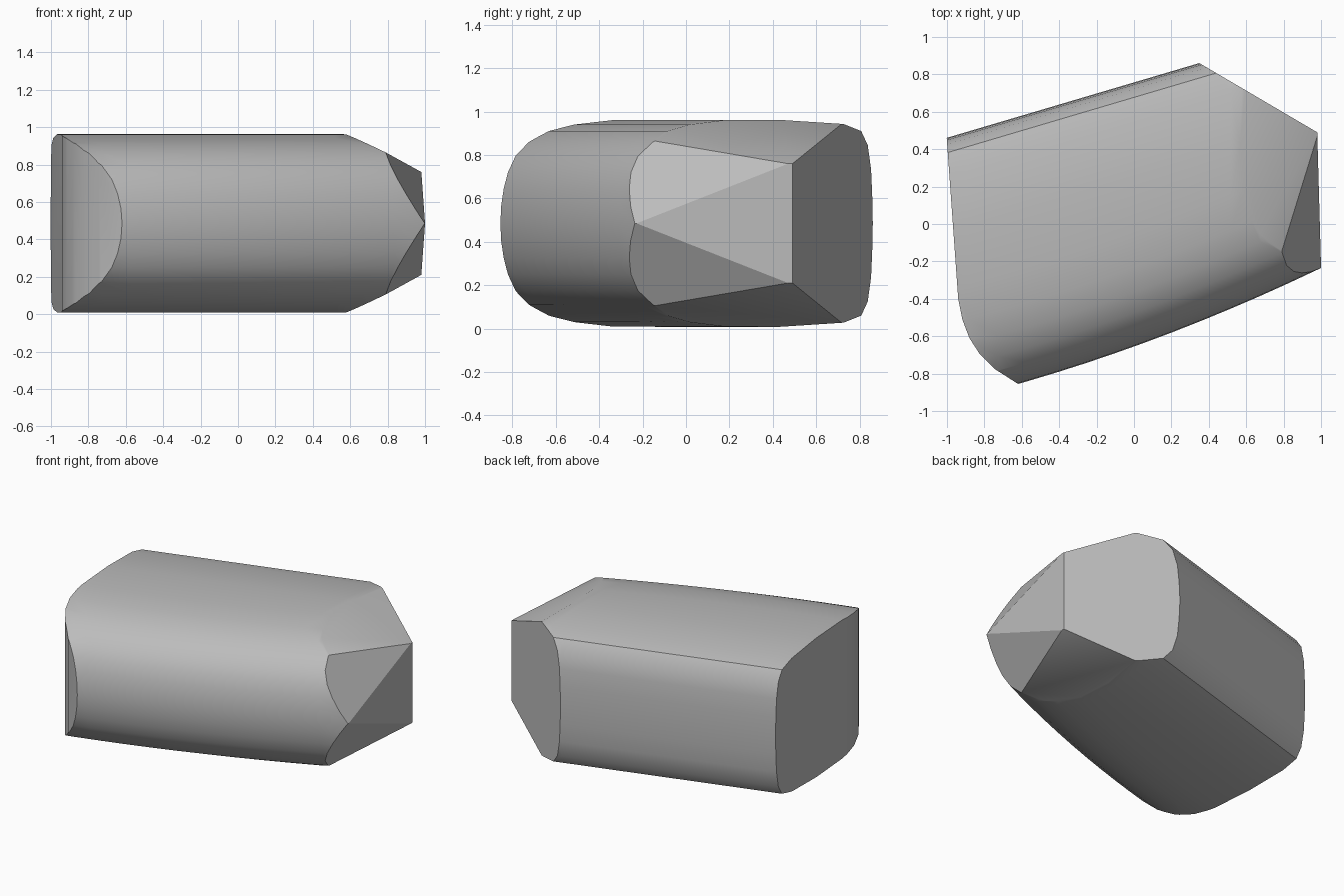
import bpy, bmesh, math
from mathutils import Vector

cube = bpy.data.objects.get("Cube")
if cube:
    bpy.data.objects.remove(cube, do_unlink=True)

MID = 0.485  # height of the horizontal symmetry plane

# Half cross-section: distance in from the front or back edge, height off the middle
FRONT = [(0, 0), (.005, .08), (.022, .16), (.05, .235), (.1, .31), (.18, .375),
         (.29, .425), (.42, .455), (.6, .475)]
BACK = [(.5, .477), (.2, .457), (.08, .425), (.035, .36), (.012, .25), (.004, .13), (0, 0)]


def front_edge(x):
    return -.655 + .36 * x + .06 * x * x


def back_edge(x):
    return .757 + .296 * x


def section(x):
    """Closed loop of points around the body at one x."""
    top = [(front_edge(x) + d, h) for d, h in FRONT]
    top += [(back_edge(x) - d, h) for d, h in BACK]
    bottom = [(y, -h) for y, h in reversed(top[1:-1])]
    return [Vector((x, y, MID + h)) for y, h in top + bottom]


def cut(bm, point, normal):
    """Slice away everything on the normal side and close the hole."""
    geom = bm.verts[:] + bm.edges[:] + bm.faces[:]
    res = bmesh.ops.bisect_plane(bm, geom=geom, dist=1e-5, plane_co=point,
                                 plane_no=normal, clear_outer=True)
    edges = [e for e in res["geom_cut"]
             if isinstance(e, bmesh.types.BMEdge) and e.is_boundary]
    if edges:
        bmesh.ops.holes_fill(bm, edges=edges, sides=0)


def cut_wall(bm, a, b):
    """Vertical cut through two plan points; the right of a to b is removed."""
    cut(bm, Vector((a[0], a[1], 0)), Vector((b[1] - a[1], a[0] - b[0], 0)).normalized())


# Body: rounded section lofted along x
bm = bmesh.new()
steps = 16
rings = [[bm.verts.new(p) for p in section(-1.2 + 2.5 * i / steps)] for i in range(steps + 1)]
for r, s in zip(rings, rings[1:]):
    n = len(r)
    for i in range(n):
        j = (i + 1) % n
        bm.faces.new((r[i], r[j], s[j], s[i]))
bm.faces.new(rings[0])
bm.faces.new(rings[-1])
bmesh.ops.recalc_face_normals(bm, faces=bm.faces[:])

# Curved left end
end = [(-1, .44), (-.94, -.4), (-.918, -.51), (-.88, -.61), (-.825, -.695),
       (-.745, -.775), (-.62, -.855)]
for a, b in zip(end, end[1:]):
    cut_wall(bm, a, b)

# Slanted back corner and flat right end
cut_wall(bm, (.98, .49), (.35, .86))
cut_wall(bm, (1, -.23), (.98, .48))

# Sloping facets of the right end, mirrored above and below
for side in (1, -1):
    corner = Vector((.98, .47, MID + .275 * side))
    cut(bm, corner, Vector((.486, .02, side)).normalized())
    cut(bm, corner, Vector((.256, -.053, .153 * side)).normalized())

bmesh.ops.remove_doubles(bm, verts=bm.verts[:], dist=.0005)
bmesh.ops.recalc_face_normals(bm, faces=bm.faces[:])
mesh = bpy.data.meshes.new("body")
bm.to_mesh(mesh)
bm.free()
body = bpy.data.objects.new("body", mesh)
bpy.context.collection.objects.link(body)

# Plain grey material
grey = bpy.data.materials.new("plain_grey")
grey.use_nodes = True
colour = (.5, .5, .5, 1)
grey.diffuse_color = colour
grey.node_tree.nodes["Principled BSDF"].inputs["Base Color"].default_value = colour
mesh.materials.append(grey)

# Smooth shading with sharp end edges
bpy.ops.object.select_all(action="DESELECT")
body.select_set(True)
bpy.context.view_layer.objects.active = body
bpy.ops.object.shade_smooth_by_angle(angle=math.radians(32))
